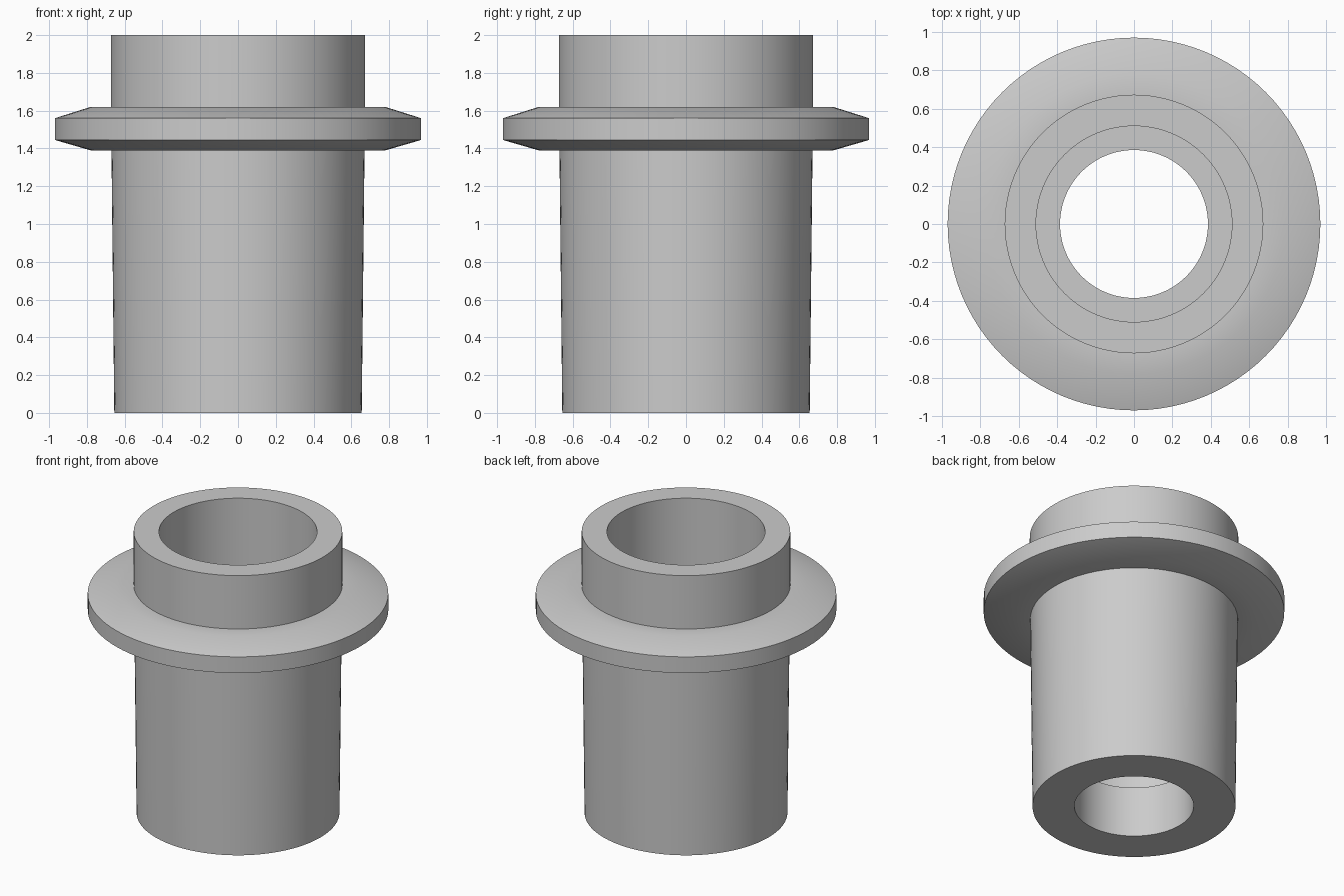
import bpy, bmesh, math

if "Cube" in bpy.data.objects:
    bpy.data.objects.remove(bpy.data.objects["Cube"], do_unlink=True)

SIDES = 96

# Plain grey finish
grey = bpy.data.materials.new("plain_grey")
grey.use_nodes = True
colour = (0.6, 0.6, 0.6, 1)
grey.diffuse_color = colour
grey.node_tree.nodes["Principled BSDF"].inputs["Base Color"].default_value = colour

# Closed (radius, height) section: tapered sleeve, bevelled flange, collar, stepped bore
section = [
    (0.385, 0), (0.655, 0), (0.67, 1.39),
    (0.78, 1.39), (0.97, 1.445), (0.97, 1.56), (0.78, 1.62),
    (0.673, 1.62), (0.673, 2), (0.51, 2),
    (0.51, 0.36), (0.385, 0.36),
]


def lathe(name, profile, material):
    """Revolve a closed section around the z axis."""
    bm = bmesh.new()
    rings = []
    for i in range(SIDES):
        a = math.tau * i / SIDES
        rings.append([bm.verts.new((r * math.cos(a), r * math.sin(a), z)) for r, z in profile])
    for i, ring in enumerate(rings):
        after = rings[(i + 1) % SIDES]
        for j in range(len(profile)):
            k = (j + 1) % len(profile)
            bm.faces.new((ring[j], after[j], after[k], ring[k]))
    bmesh.ops.recalc_face_normals(bm, faces=bm.faces)
    mesh = bpy.data.meshes.new(name)
    bm.to_mesh(mesh)
    bm.free()
    mesh.materials.append(material)
    obj = bpy.data.objects.new(name, mesh)
    bpy.context.collection.objects.link(obj)
    return obj


# Flanged bushing
bushing = lathe("flanged_bushing", section, grey)
bpy.ops.object.select_all(action="DESELECT")
bushing.select_set(True)
bpy.context.view_layer.objects.active = bushing
bpy.ops.object.shade_smooth_by_angle(angle=math.radians(30))
